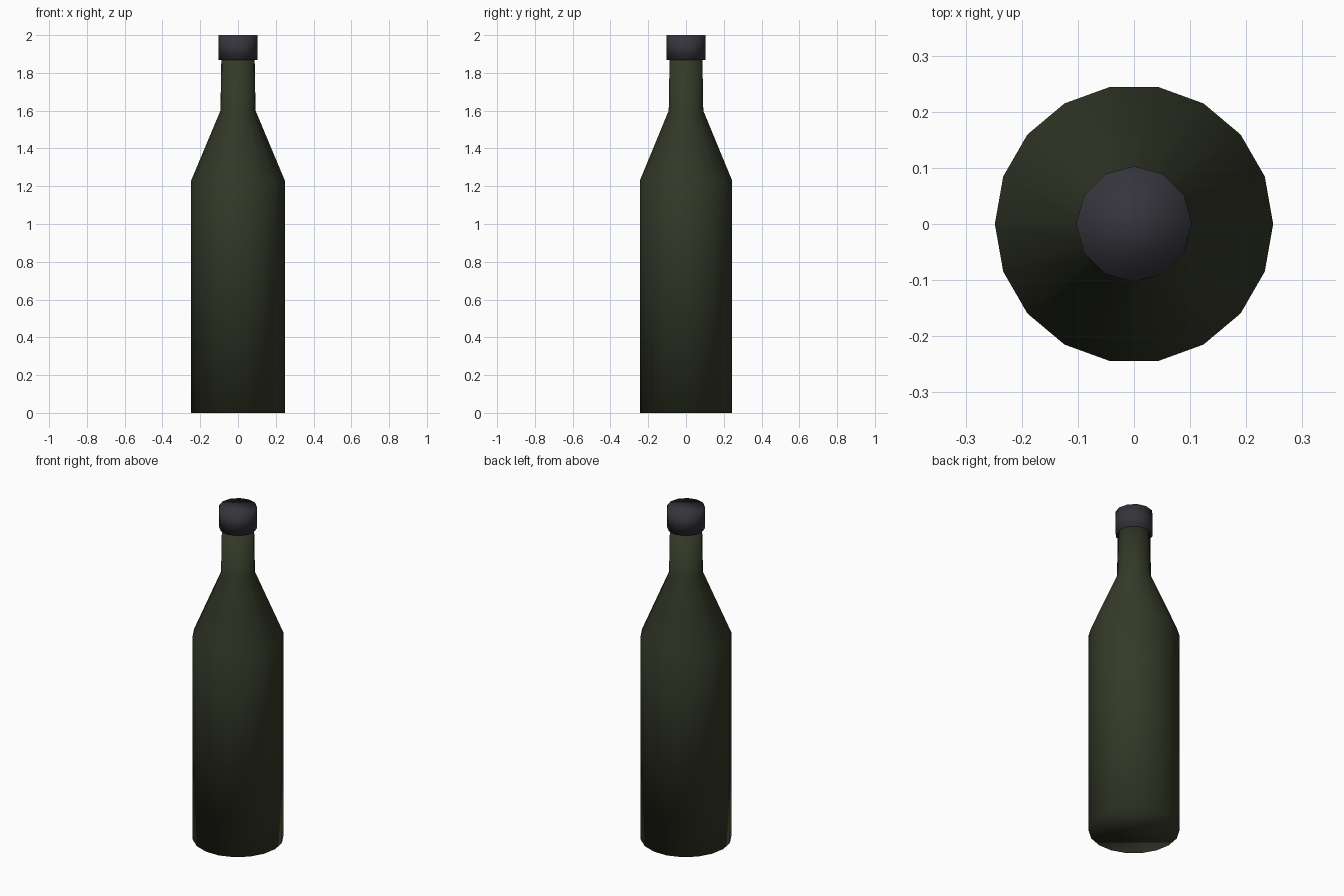
import bpy
import bmesh
from math import cos, sin, tau

cube = bpy.data.objects.get("Cube")
if cube:
    bpy.data.objects.remove(cube, do_unlink=True)


def make_material(name, rgb):
    mat = bpy.data.materials.new(name)
    mat.use_nodes = True
    mat.diffuse_color = (*rgb, 1)
    bsdf = mat.node_tree.nodes["Principled BSDF"]
    bsdf.inputs["Base Color"].default_value = (*rgb, 1)
    bsdf.inputs["Roughness"].default_value = 0.6
    return mat


def lathe(name, profile, sides, mat):
    """Turn a (radius, height) profile around z and close both ends."""
    bm = bmesh.new()
    rings = [[bm.verts.new((r * cos(tau * i / sides), r * sin(tau * i / sides), z))
              for i in range(sides)] for r, z in profile]
    for low, high in zip(rings, rings[1:]):
        for i in range(sides):
            j = (i + 1) % sides
            bm.faces.new((low[i], low[j], high[j], high[i]))
    bm.faces.new(rings[0][::-1])
    bm.faces.new(rings[-1])
    for face in bm.faces:
        face.smooth = True
    mesh = bpy.data.meshes.new(name)
    bm.to_mesh(mesh)
    bm.free()
    mesh.materials.append(mat)
    obj = bpy.data.objects.new(name, mesh)
    bpy.context.collection.objects.link(obj)
    return obj


glass = make_material("dark green glass", (0.034, 0.041, 0.021))
cap_grey = make_material("dark grey cap", (0.035, 0.035, 0.045))

# Body, sloping shoulder and slightly tapered neck
lathe("bottle", [(0.248, 0), (0.248, 1.23), (0.093, 1.6), (0.088, 1.89)], 18, glass)

# Screw cap over the neck
lathe("cap", [(0.103, 1.868), (0.103, 2.0)], 12, cap_grey)
